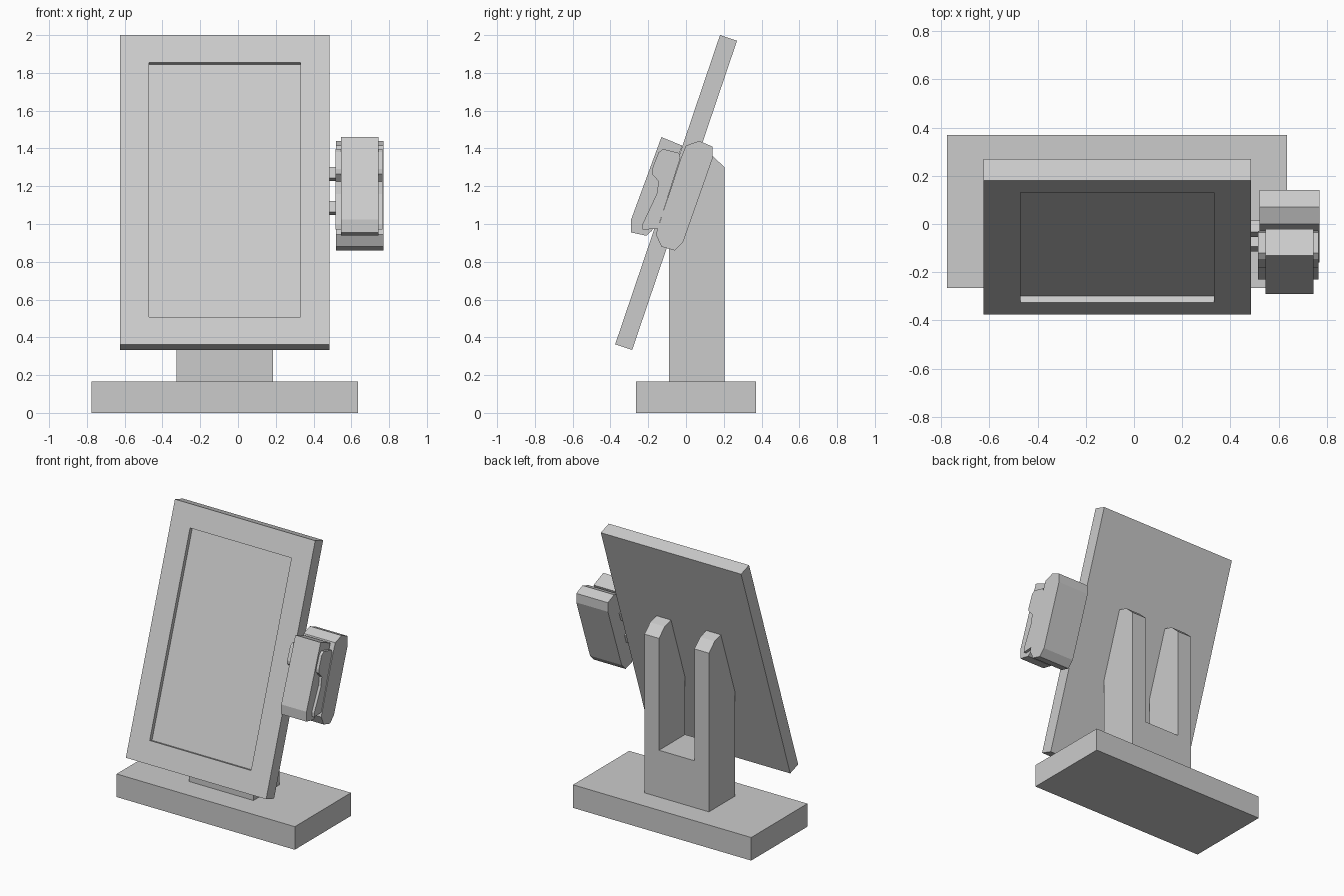
import bpy, bmesh
from mathutils import Vector

cube = bpy.data.objects.get("Cube")
if cube:
    bpy.data.objects.remove(cube, do_unlink=True)

grey = bpy.data.materials.new("plain grey")
grey.use_nodes = True
colour = (0.6, 0.6, 0.6, 1)
grey.diffuse_color = colour
grey.node_tree.nodes["Principled BSDF"].inputs["Base Color"].default_value = colour


def extrude_profile(name, profile, x0, x1, recess=None):
    """Extrude a (y, z) outline from x0 to x1; recess = (margin, depth) in the front face."""
    bm = bmesh.new()
    face = bm.faces.new([bm.verts.new((x0, y, z)) for y, z in profile])
    side = bmesh.ops.extrude_face_region(bm, geom=[face])["geom"]
    bmesh.ops.translate(bm, vec=(x1 - x0, 0, 0),
                        verts=[v for v in side if isinstance(v, bmesh.types.BMVert)])
    bmesh.ops.recalc_face_normals(bm, faces=bm.faces[:])
    if recess:
        front = min(bm.faces, key=lambda f: f.normal.y)
        normal = front.normal.copy()
        # first ring is the frame, second ring drops straight back
        bmesh.ops.inset_region(bm, faces=[front], thickness=recess[0], use_even_offset=True)
        drop = bmesh.ops.extrude_discrete_faces(bm, faces=[front])["faces"][0]
        bmesh.ops.translate(bm, vec=normal * -recess[1], verts=drop.verts[:])
    mesh = bpy.data.meshes.new(name)
    bm.to_mesh(mesh)
    bm.free()
    mesh.materials.append(grey)
    obj = bpy.data.objects.new(name, mesh)
    bpy.context.collection.objects.link(obj)
    return obj


def rectangle(y0, y1, z0, z1):
    return [(y0, z0), (y1, z0), (y1, z1), (y0, z1)]


# Base slab and the lower block of the stand
extrude_profile("base", rectangle(-0.265, 0.37, 0, 0.165), -0.775, 0.635)
extrude_profile("stand_foot", rectangle(-0.09, 0.205, 0.165, 0.5), -0.325, 0.185)

# Two prongs, cut at the front to lie against the tilted screen
prong = [(-0.09, 0.5), (0.205, 0.5), (0.205, 1.3), (0.14, 1.36), (0.07, 1.38), (-0.09, 0.91)]
for name, x in (("right_prong", -0.325), ("left_prong", 0.07)):
    extrude_profile(name, prong, x, x + 0.115)

# Tilted screen with a recessed display
lower_front = Vector((-0.375, 0.363))
along = Vector((0.555, 1.637))
back = Vector((0.09, -0.03))
corners = [lower_front, lower_front + back, lower_front + along + back, lower_front + along]
extrude_profile("screen", corners, -0.625, 0.485, recess=(0.154, 0.028))

# Short pins that join the card reader to the screen edge
up = along.normalized()
for name, y, z in (("upper_pin", -0.02, 1.265), ("lower_pin", -0.08, 1.085)):
    c = Vector((y, z))
    a, b = up * 0.031, back.normalized() * 0.025
    extrude_profile(name, [c - a - b, c - a + b, c + a + b, c + a - b], 0.475, 0.53)

# Card reader: rear housing, notched clamp and front pad
extrude_profile("reader_housing", [
    (-0.16, 0.945), (-0.13, 0.88), (-0.06, 0.86), (-0.015, 0.905), (0.14, 1.345),
    (0.14, 1.41), (0.07, 1.44), (0.0, 1.415), (-0.03, 1.34)], 0.52, 0.77)
extrude_profile("reader_clamp", [
    (-0.15, 0.975), (-0.03, 1.35), (-0.035, 1.375), (-0.12, 1.397), (-0.145, 1.38),
    (-0.18, 1.29), (-0.18, 1.265), (-0.145, 1.225), (-0.155, 1.16), (-0.23, 1.0),
    (-0.23, 0.97)], 0.515, 0.765)
extrude_profile("reader_pad", [
    (-0.29, 0.955), (-0.21, 0.938), (-0.18, 0.965), (-0.02, 1.415), (-0.13, 1.46),
    (-0.29, 1.025)], 0.545, 0.745)
